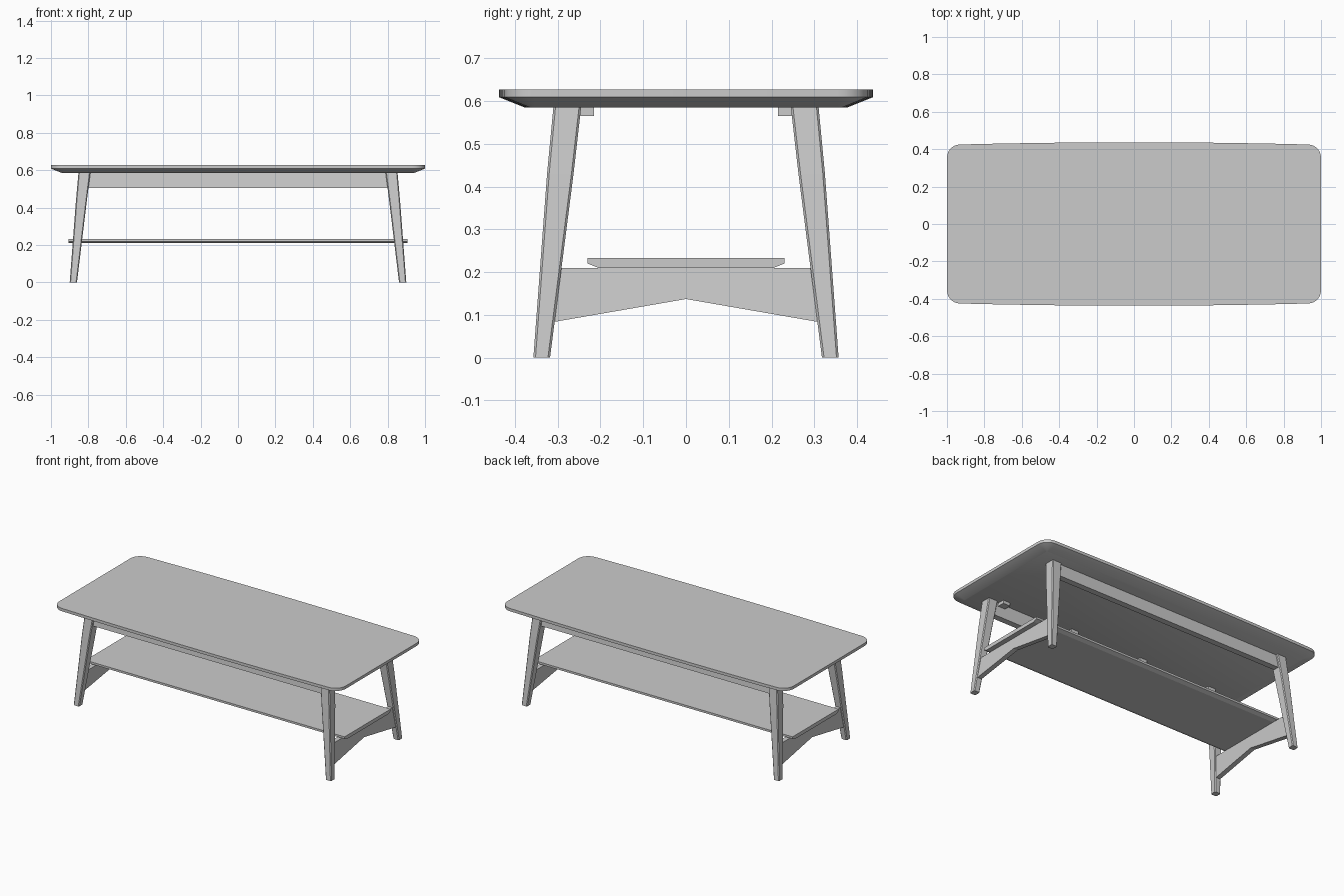
import bpy, bmesh, math

if "Cube" in bpy.data.objects:
    bpy.data.objects.remove(bpy.data.objects["Cube"])

wood = bpy.data.materials.new("grey wood")
wood.diffuse_color = (0.6, 0.6, 0.6, 1)
wood.use_nodes = True
wood.node_tree.nodes["Principled BSDF"].inputs["Base Color"].default_value = wood.diffuse_color


def loft(name, rings, mirror=(False, False), smooth=False):
    """Skin a stack of matching rings, cap both ends, optionally mirror in x / y."""
    bm = bmesh.new()
    vs = [[bm.verts.new(p) for p in ring] for ring in rings]
    n = len(vs[0])
    for a, b in zip(vs, vs[1:]):
        for i in range(n):
            j = (i + 1) % n
            bm.faces.new((a[i], a[j], b[j], b[i]))
    bm.faces.new(vs[0][::-1])
    bm.faces.new(vs[-1])
    bmesh.ops.recalc_face_normals(bm, faces=bm.faces)
    mesh = bpy.data.meshes.new(name)
    bm.to_mesh(mesh)
    bm.free()
    mesh.materials.append(wood)
    ob = bpy.data.objects.new(name, mesh)
    bpy.context.collection.objects.link(ob)
    if any(mirror):
        mod = ob.modifiers.new("mirror", 'MIRROR')
        mod.use_axis = (mirror[0], mirror[1], False)
        mod.use_mirror_merge = False
    if smooth:
        bpy.ops.object.select_all(action='DESELECT')
        ob.select_set(True)
        bpy.context.view_layer.objects.active = ob
        bpy.ops.object.shade_smooth_by_angle(angle=math.radians(30))
    return ob


def box_ring(x0, x1, y0, y1, z):
    return [(x0, y0, z), (x1, y0, z), (x1, y1, z), (x0, y1, z)]


def chamfered_ring(x0, x1, y0, y1, z, c=0.005):
    return [(x0 + c, y0, z), (x1 - c, y0, z), (x1, y0 + c, z), (x1, y1 - c, z),
            (x1 - c, y1, z), (x0 + c, y1, z), (x0, y1 - c, z), (x0, y0 + c, z)]


def top_ring(inset, z):
    """Rounded rectangle whose long sides bow gently outwards."""
    hx, r = 1.0 - inset, 0.07 - inset
    cx, end = hx - r, 0.425 - inset
    quarter = []
    for i in range(7):
        a = math.radians(90 * i / 6)
        quarter.append((cx + r * math.cos(a), end - r + r * math.sin(a)))
    for k in (0.8, 0.6, 0.4, 0.2):
        quarter.append((cx * k, end + 0.012 * (1 - k * k)))
    left = [(-x, y) for x, y in reversed(quarter)]
    half = quarter + [(0, end + 0.012)] + left
    return [(x, y, z) for x, y in half + [(-x, -y) for x, y in half]]


# Table top with a thin lip and an undercut edge
loft("table_top", [top_ring(0.06, 0.585), top_ring(0, 0.609), top_ring(0, 0.627)], smooth=True)

# Four splayed, tapered legs
loft("legs", [chamfered_ring(0.861, 0.900, 0.318, 0.357, 0),
              chamfered_ring(0.809, 0.867, 0.263, 0.325, 0.43),
              chamfered_ring(0.789, 0.853, 0.245, 0.310, 0.588)], (True, True))

# Long aprons leaning with the legs
loft("aprons", [box_ring(-0.82, 0.82, 0.266, 0.304, 0.505),
                box_ring(-0.81, 0.81, 0.258, 0.296, 0.587)], (False, True))

# Small fixing blocks between aprons and top
for x in (0.25, 0.75):
    loft("fixing_blocks", [box_ring(x - 0.025, x + 0.025, 0.215, 0.265, z)
                           for z in (0.565, 0.587)], (True, True))

# End stretchers with a shallow gable cut underneath
profile = [(-0.30, 0.21), (-0.32, 0.085), (-0.30, 0.085), (0, 0.137),
           (0.30, 0.085), (0.32, 0.085), (0.30, 0.21)]
loft("end_stretchers", [[(0.88 - 0.1 * z + t, y, z) for y, z in profile]
                        for t in (-0.015, 0.015)], (True, False))

# Lower shelf with undercut long edges
loft("shelf", [box_ring(-0.905, 0.905, -w, w, z)
               for w, z in ((0.205, 0.21), (0.23, 0.22), (0.23, 0.233))])
